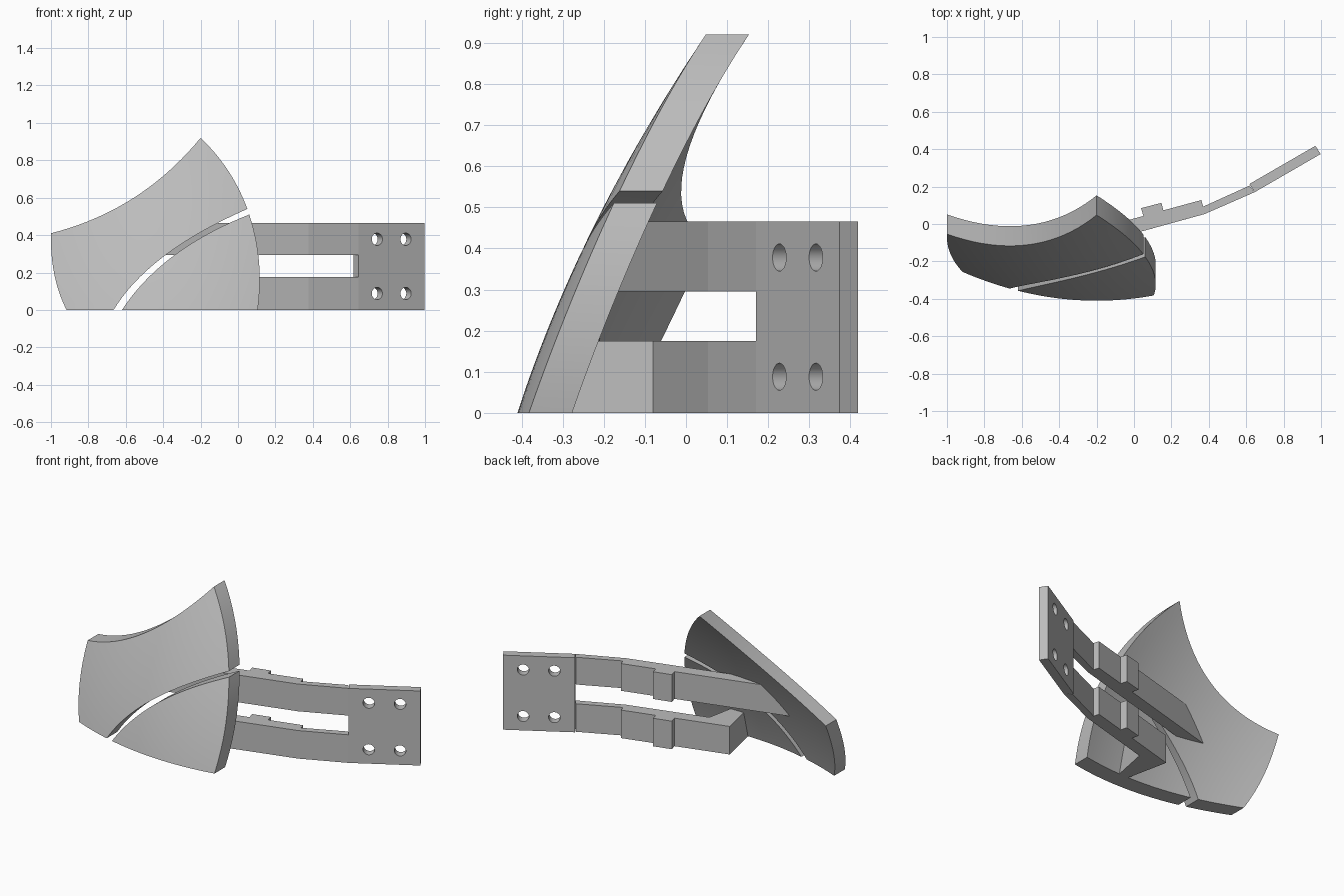
import bpy, bmesh
from mathutils import Vector, Matrix

if "Cube" in bpy.data.objects:
    bpy.data.objects.remove(bpy.data.objects["Cube"])

GREY = (0.5, 0.5, 0.5, 1)
grey = bpy.data.materials.new("plain_grey")
grey.use_nodes = True
grey.diffuse_color = GREY
grey.node_tree.nodes["Principled BSDF"].inputs["Base Color"].default_value = GREY

SHELL = 0.105      # shell depth along y
HEIGHT = 0.465     # arm height
SLOT = (0.175, 0.295)


def finish(name, bm):
    bmesh.ops.recalc_face_normals(bm, faces=bm.faces)
    mesh = bpy.data.meshes.new(name)
    bm.to_mesh(mesh)
    bm.free()
    obj = bpy.data.objects.new(name, mesh)
    bpy.context.collection.objects.link(obj)
    mesh.materials.append(grey)
    return obj


def smooth(obj):
    bpy.ops.object.select_all(action='DESELECT')
    obj.select_set(True)
    bpy.context.view_layer.objects.active = obj
    bpy.ops.object.shade_smooth_by_angle(angle=0.5)


# Curved shell: front surface depth at a given x and z
def depth(x, z):
    return -0.41 + 0.323 * z + 0.19 * z * z + 0.3 * (x + 0.2) ** 2


def arc(a, mid, b):
    a, mid, b = Vector(a), Vector(mid), Vector(b)
    c = 2 * mid - (a + b) / 2
    return lambda t: a * (1 - t) ** 2 + c * 2 * t * (1 - t) + b * t * t


def line(a, b):
    return lambda t: Vector(a).lerp(Vector(b), t)


def panel(name, bottom, top, left, right, n=20):
    """Patch spanned by four edge curves, bent to the shell and thickened."""
    bm = bmesh.new()
    rows = []
    for j in range(n + 1):
        v = j / n
        row = []
        for i in range(n + 1):
            u = i / n
            p = (bottom(u) * (1 - v) + top(u) * v + left(v) * (1 - u) + right(v) * u
                 - bottom(0) * (1 - u) * (1 - v) - bottom(1) * u * (1 - v)
                 - top(0) * (1 - u) * v - top(1) * u * v)
            row.append(bm.verts.new((p.x, depth(p.x, p.y), p.y)))
        rows.append(row)
    for a, b in zip(rows, rows[1:]):
        for i in range(n):
            bm.faces.new((a[i], a[i + 1], b[i + 1], b[i]))
    back = bmesh.ops.extrude_face_region(bm, geom=bm.faces[:], use_keep_orig=True)
    moved = [g for g in back["geom"] if isinstance(g, bmesh.types.BMVert)]
    bmesh.ops.translate(bm, verts=moved, vec=(0, SHELL, 0))
    smooth(finish(name, bm))


# Upper panel
foot = line((-0.665, 0), (-0.917, 0))
side = arc((-0.917, 0), (-0.982, 0.19), (-1, 0.41))
panel("upper_panel",
      arc((-0.665, 0), (-0.393, 0.289), (0.05, 0.54)),
      arc((-1, 0.41), (-0.56, 0.598), (-0.2, 0.92)),
      lambda t: foot(t / 0.4) if t <= 0.4 else side((t - 0.4) / 0.6),
      arc((0.05, 0.54), (-0.053, 0.745), (-0.2, 0.92)))

# Lower panel
gap = arc((-0.62, 0), (-0.345, 0.289), (0.06, 0.51))
panel("lower_panel",
      line((-0.62, 0), (0.105, 0)),
      lambda t: gap(0.5 + t / 2),
      lambda t: gap(t / 2),
      arc((0.105, 0), (0.112, 0.26), (0.06, 0.51)))


# Arm parts: prisms whose outline may change between bottom and top
def prism(name, outline, z0, z1):
    bm = bmesh.new()
    low, high = [[bm.verts.new((x, y, z)) for x, y in outline(z)] for z in (z0, z1)]
    bm.faces.new(low)
    bm.faces.new(high)
    n = len(low)
    for i in range(n):
        k = (i + 1) % n
        bm.faces.new((low[i], low[k], high[k], high[i]))
    return finish(name, bm)


def into_shell(start, direction, z):
    """Walk until the point is buried halfway through the shell."""
    p, step = Vector(start), Vector(direction).normalized() * 0.002
    for _ in range(1000):
        if p.y < depth(p.x, z) + SHELL / 2:
            break
        p += step
    return tuple(p)


FRONT = [(0.645, 0.17), (0.377, 0.053)]
BACK = [(0.05, 0.043), (0.038, 0.085), (0.147, 0.113), (0.157, 0.073),
        (0.36, 0.128), (0.37, 0.093), (0.617, 0.205)]
ALONG = (-1, -0.275)


def upper_outline(z):
    ends = [into_shell((0.05, -0.037), ALONG, z), into_shell(BACK[0], ALONG, z)]
    return FRONT + ends + BACK


def lower_outline(z):
    inner, outer = (-0.106, -0.08), (-0.27, -0.045)
    ends = [into_shell(inner, (-0.044, -0.225), z), into_shell(outer, (0.055, -0.255), z)]
    return FRONT + [inner] + ends + [outer] + BACK


prism("lower_arm", lower_outline, 0, SLOT[0])
prism("upper_arm", upper_outline, SLOT[1], HEIGHT)

# Mounting plate with four round holes
PLATE = [(0.645, 0.17), (0.998, 0.374), (0.97, 0.418), (0.617, 0.214)]
plate = prism("mounting_plate", lambda z: PLATE, 0, HEIGHT)

a, b = Vector(PLATE[0]), Vector(PLATE[1])
run = (b - a).normalized()
normal = Vector((-run.y, run.x, 0))
turn = normal.to_track_quat('Z', 'Y').to_matrix().to_4x4()
bm = bmesh.new()
for t in (0.28, 0.715):
    for z in (0.088, 0.378):
        p = a.lerp(b, t)
        bmesh.ops.create_cone(bm, cap_ends=True, segments=32, radius1=0.033, radius2=0.033,
                              depth=0.3, matrix=Matrix.Translation((p.x, p.y, z)) @ turn)
cutter = finish("hole_cutter", bm)
cutter.hide_render = True

cut = plate.modifiers.new("holes", 'BOOLEAN')
cut.operation = 'DIFFERENCE'
cut.solver = 'EXACT'
cut.object = cutter
bpy.context.view_layer.objects.active = plate
bpy.ops.object.modifier_apply(modifier=cut.name)
bpy.data.objects.remove(cutter)
smooth(plate)
